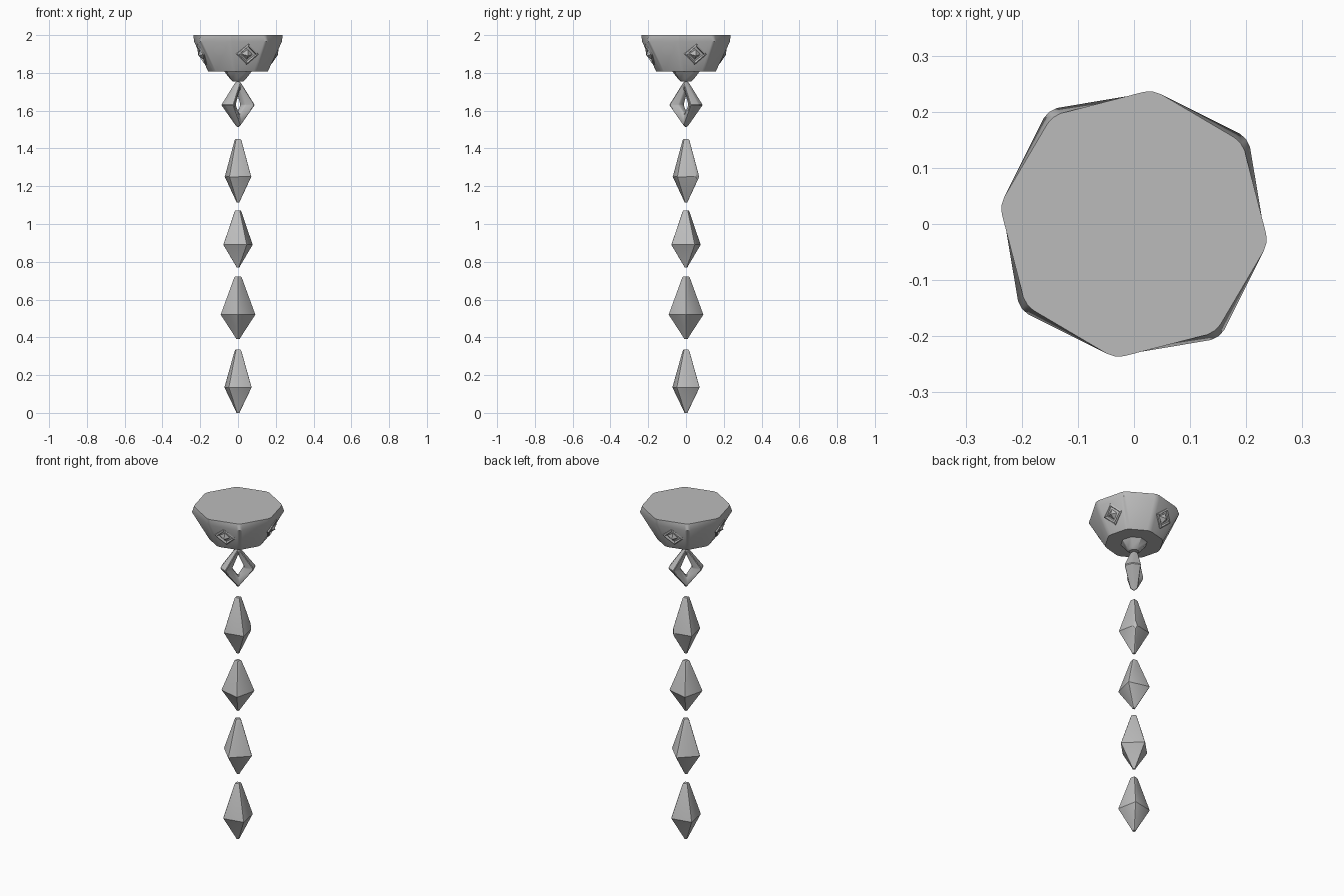
import bpy, bmesh, math
from mathutils import Matrix, Vector

cube = bpy.data.objects.get("Cube")
if cube:
    bpy.data.objects.remove(cube)

grey = bpy.data.materials.new("stone_grey")
grey.use_nodes = True
COLOUR = (0.5, 0.5, 0.5, 1)
grey.diffuse_color = COLOUR
grey.node_tree.nodes["Principled BSDF"].inputs["Base Color"].default_value = COLOUR


def ring(sides, radius, z, turn):
    """Regular polygon of points; turn in degrees."""
    step = 2 * math.pi / sides
    return [Vector((radius * math.cos(math.radians(turn) + i * step),
                    radius * math.sin(math.radians(turn) + i * step), z)) for i in range(sides)]


def loft(rings, loop=False):
    """Bridge rings of points, closing into a loop or capping the ends."""
    bm = bmesh.new()
    rows = [[bm.verts.new(p) for p in r] for r in rings]
    n = len(rows[0])
    for a, b in zip(rows, rows[1:] + rows[:1] if loop else rows[1:]):
        for i in range(n):
            j = (i + 1) % n
            bm.faces.new((a[i], a[j], b[j], b[i]))
    if not loop:
        bm.faces.new(rows[0])
        bm.faces.new(rows[-1])
    bmesh.ops.recalc_face_normals(bm, faces=bm.faces)
    return bm


def soften(bm, offset, segments, steep_only=True):
    """Bevel the rising edges, or all edges."""
    edges = [e for e in bm.edges
             if not steep_only or abs(e.verts[0].co.z - e.verts[1].co.z) > 0.01]
    bmesh.ops.bevel(bm, geom=edges, offset=offset, segments=segments,
                    profile=0.5, affect='EDGES', clamp_overlap=True)


def finish(bm, name, matrix=None, angle=30):
    bmesh.ops.recalc_face_normals(bm, faces=bm.faces)
    mesh = bpy.data.meshes.new(name)
    bm.to_mesh(mesh)
    bm.free()
    mesh.materials.append(grey)
    obj = bpy.data.objects.new(name, mesh)
    bpy.context.collection.objects.link(obj)
    if matrix:
        obj.matrix_world = matrix
    bpy.ops.object.select_all(action='DESELECT')
    obj.select_set(True)
    bpy.context.view_layer.objects.active = obj
    bpy.ops.object.shade_smooth_by_angle(angle=math.radians(angle))
    return obj


# Eight-sided ceiling mount; alternate corners swell just under the rim
TURN = -8
rim = ring(8, 0.242, 2.0, TURN)
shoulder = ring(8, 0.238, 1.965, TURN)
for i in range(1, 8, 2):
    shoulder[i].x *= 1.07
    shoulder[i].y *= 1.07
bowl = loft([ring(8, 0.163, 1.808, TURN), shoulder, rim])
soften(bowl, 0.016, 2)
finish(bowl, "ceiling_mount", angle=35)

# Small boss under the mount
boss = loft([ring(8, 0.028, 1.755, TURN), ring(8, 0.04, 1.765, TURN),
             ring(8, 0.075, 1.81, TURN)])
finish(boss, "mount_boss")

# Framed diamond studs on every other face of the mount
for k in range(4):
    profile = [(0.064, -0.025), (0.06, 0.012), (0.05, 0.017), (0.038, 0.002), (0.001, 0.03)]
    stud = loft([ring(4, r, h, 0) for r, h in profile])
    place = (Matrix.Rotation(math.radians(14.5 + 90 * k), 4, 'Z')
             @ Matrix.Translation((0.189, 0, 1.902))
             @ Matrix.Rotation(math.radians(90 + 23), 4, 'Y'))
    finish(stud, f"diamond_stud_{k + 1}", place, angle=20)

# Open diamond link: each corner has a five-sided cross-section (reach, depth)
MIDDLE = 1.63
side = [(0.099, 0), (0.08, 0.047), (0.036, 0.02), (0.036, -0.02), (0.08, -0.047)]
top = [(0.13, 0), (0.12, 0.022), (0.08, 0.012), (0.08, -0.012), (0.12, -0.022)]
bottom = [(0.122, 0), (0.105, 0.022), (0.05, 0.012), (0.05, -0.012), (0.105, -0.022)]
corners = [[Vector((r, d, 0)) for r, d in side], [Vector((0, d, r)) for r, d in top],
           [Vector((-r, d, 0)) for r, d in side], [Vector((0, d, -r)) for r, d in bottom]]
link = loft(corners, loop=True)
soften(link, 0.004, 1, steep_only=False)
finish(link, "open_link",
       Matrix.Translation((0, 0, MIDDLE)) @ Matrix.Rotation(math.radians(45), 4, 'Z'))

# Hanging crystals: base height, girdle height, tip height, radius, turn
crystals = [(1.115, 1.25, 1.45, 0.085, 57), (0.77, 0.89, 1.072, 0.092, 31),
            (0.39, 0.52, 0.722, 0.094, 0), (0.0, 0.135, 0.335, 0.088, 56)]
for k, (low, girdle, high, radius, turn) in enumerate(crystals):
    gem = loft([ring(4, 0.009, low, turn), ring(4, 0.014, low + 0.007, turn),
                ring(4, radius, girdle, turn),
                ring(4, 0.023, high - 0.008, turn), ring(4, 0.016, high, turn)])
    soften(gem, 0.005, 2)
    if k == 0:
        # Flat cut on one corner of the top crystal
        cut = bmesh.ops.bisect_plane(gem, geom=gem.verts[:] + gem.edges[:] + gem.faces[:],
                                     plane_co=(0.051, 0.051, girdle), plane_no=(1, 1, 0),
                                     clear_outer=True)
        rim_edges = [e for e in cut["geom_cut"] if isinstance(e, bmesh.types.BMEdge)]
        bmesh.ops.holes_fill(gem, edges=rim_edges, sides=0)
    finish(gem, f"crystal_{k + 1}", angle=25)
